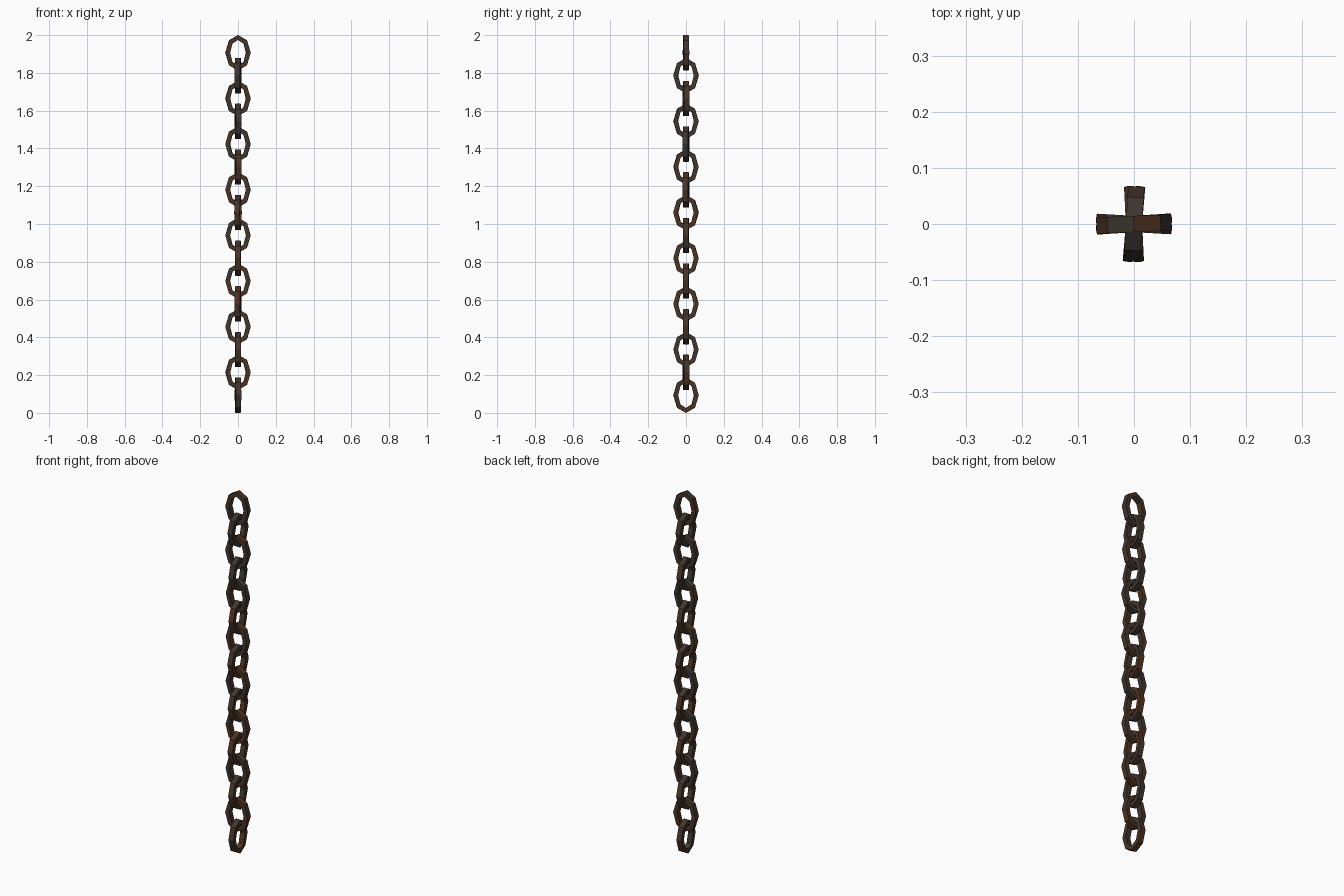
import bpy, bmesh, math, random

if "Cube" in bpy.data.objects:
    bpy.data.objects.remove(bpy.data.objects["Cube"])
random.seed(4)

def material(name, c):
    m = bpy.data.materials.new(name)
    m.diffuse_color = (*c, 1)
    m.use_nodes = True
    m.node_tree.nodes["Principled BSDF"].inputs["Base Color"].default_value = m.diffuse_color
    return m

mats = [material("dark iron", (0.046, 0.035, 0.028)),
        material("brown iron", (0.060, 0.036, 0.024)),
        material("rust", (0.076, 0.032, 0.014))]

LINKS, SEG = 16, 8
OUT_W, OUT_H = 0.067, 0.0935      # outer half size of a link
THICK, DEPTH = 0.025, 0.0145      # bar thickness in the plane, half depth across it
step = (2 - 2 * OUT_H) / (LINKS - 1)
# how rusty each link is, bottom to top: g dark, m mixed, r rusty
RUST = "rrgmmrrmmrrggrgg"
CHANCE = {"g": (0.6, 0.3, 0.1), "m": (0.35, 0.35, 0.3), "r": (0.1, 0.4, 0.5)}

def link(i):
    """One oval octagonal ring with a square bar section."""
    bm = bmesh.new()
    rings = []
    for s in range(SEG):
        a = math.tau * s / SEG
        rings.append([bm.verts.new(((OUT_W - t) * math.cos(a), y, (OUT_H - t) * math.sin(a)))
                      for t, y in ((0, -DEPTH), (0, DEPTH), (THICK, DEPTH), (THICK, -DEPTH))])
    for s in range(SEG):
        tone = random.choices((0, 1, 2), CHANCE[RUST[i]])[0]
        n = (s + 1) % SEG
        for k in range(4):
            m = (k + 1) % 4
            f = bm.faces.new((rings[s][k], rings[n][k], rings[n][m], rings[s][m]))
            f.material_index = tone
    bmesh.ops.recalc_face_normals(bm, faces=bm.faces)
    me = bpy.data.meshes.new(f"chain_link_{i + 1}")
    bm.to_mesh(me)
    bm.free()
    for mt in mats:
        me.materials.append(mt)
    ob = bpy.data.objects.new(me.name, me)
    bpy.context.collection.objects.link(ob)
    ob.location.z = OUT_H + step * i
    # alternate planes, with a slight twist per link
    twist = math.radians(random.uniform(-5, 5))
    ob.rotation_euler.z = (math.pi / 2 if i % 2 == 0 else 0) + twist

for i in range(LINKS):
    link(i)
